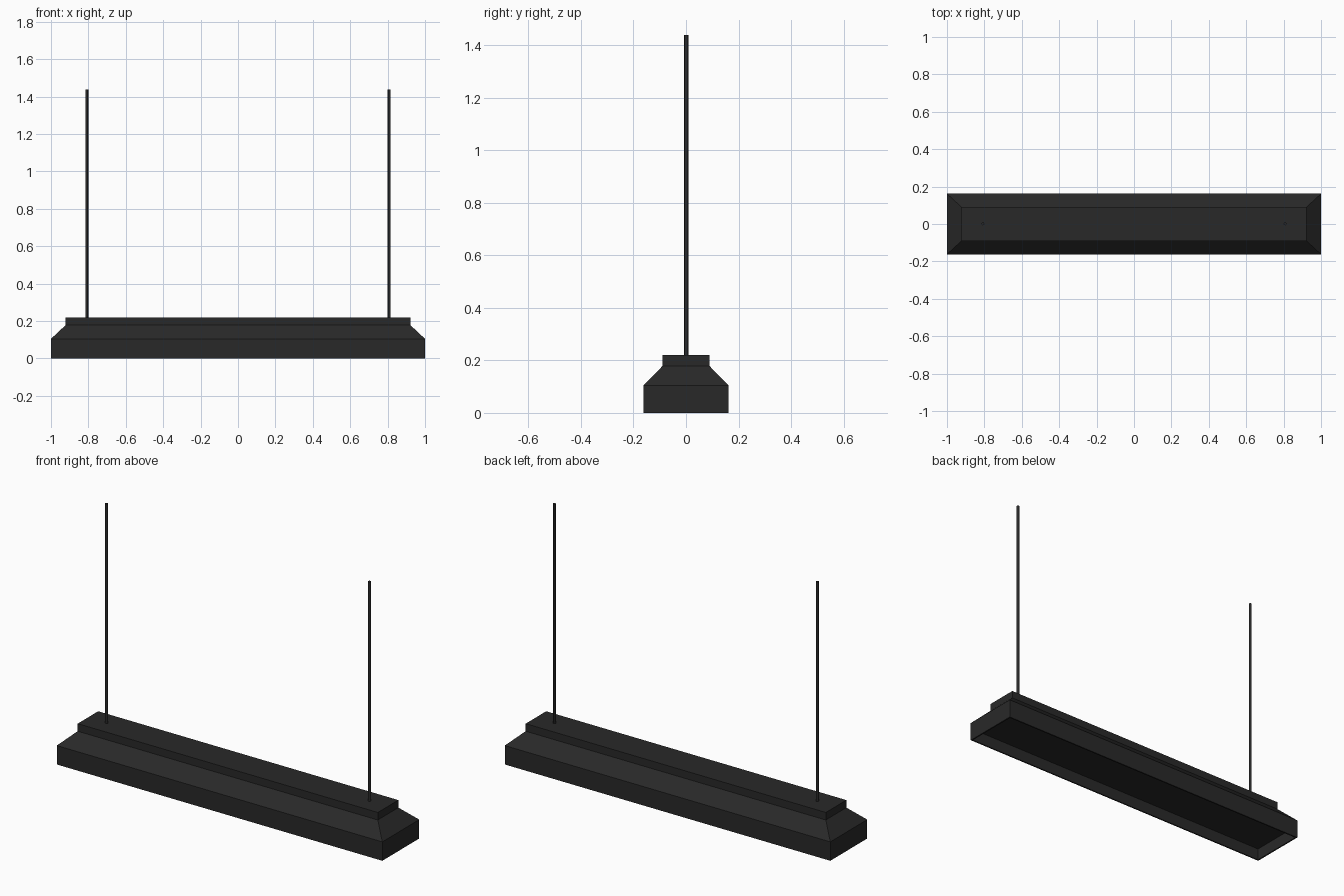
import bpy, bmesh

if "Cube" in bpy.data.objects:
    bpy.data.objects.remove(bpy.data.objects["Cube"])


def paint(obj, name, rgb):
    mat = bpy.data.materials.get(name) or bpy.data.materials.new(name)
    mat.diffuse_color = (*rgb, 1)
    mat.use_nodes = True
    mat.node_tree.nodes["Principled BSDF"].inputs["Base Color"].default_value = mat.diffuse_color
    obj.data.materials.append(mat)


def stacked_rectangles(name, rings):
    """Loft rectangles (half x, half y, z) and close both ends."""
    bm = bmesh.new()
    loops = []
    for hx, hy, z in rings:
        loops.append([bm.verts.new((sx * hx, sy * hy, z))
                      for sx, sy in ((-1, -1), (1, -1), (1, 1), (-1, 1))])
    for a, b in zip(loops, loops[1:]):
        for i in range(4):
            j = (i + 1) % 4
            bm.faces.new((a[i], a[j], b[j], b[i]))
    bm.faces.new(loops[0][::-1])
    bm.faces.new(loops[-1])
    bmesh.ops.recalc_face_normals(bm, faces=bm.faces)
    mesh = bpy.data.meshes.new(name)
    bm.to_mesh(mesh)
    bm.free()
    obj = bpy.data.objects.new(name, mesh)
    bpy.context.collection.objects.link(obj)
    return obj


# Lamp housing: recessed underside, thin rim, skirt, sloped shoulder, top box
T = 0.008
housing = stacked_rectangles("lamp_housing", [
    (1 - T, 0.162 - T, 0.066),
    (1 - T, 0.162 - T, 0.0),
    (1.0, 0.162, 0.0),
    (1.0, 0.162, 0.105),
    (0.922, 0.09, 0.178),
    (0.922, 0.09, 0.22),
])
paint(housing, "dark_metal", (0.022, 0.022, 0.022))

# Suspension rods
Z0, Z1 = 0.215, 1.438
for side, label in ((-1, "left"), (1, "right")):
    bpy.ops.mesh.primitive_cylinder_add(
        vertices=12, radius=0.008, depth=Z1 - Z0,
        location=(side * 0.808, 0.001, (Z0 + Z1) / 2))
    rod = bpy.context.object
    rod.name = f"suspension_rod_{label}"
    bpy.ops.object.shade_smooth_by_angle()
    paint(rod, "dark_metal", (0.022, 0.022, 0.022))
